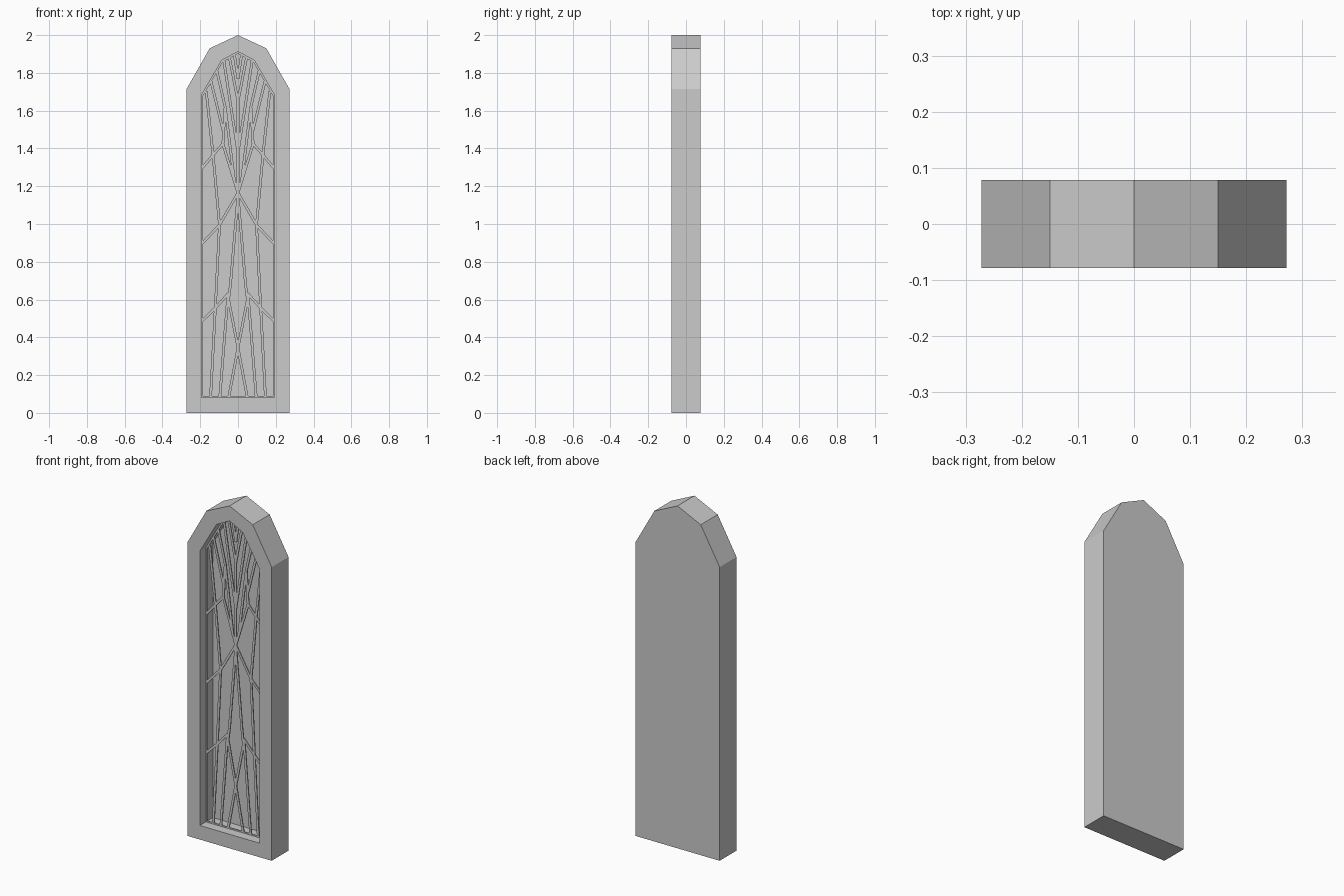
import bpy, bmesh
from mathutils import Vector

if "Cube" in bpy.data.objects:
    bpy.data.objects.remove(bpy.data.objects["Cube"])

FRONT, BACK = -0.078, 0.078
BAR_Y, BAR_BACK, PANE_Y = -0.023, -0.017, 0.042


def arch(half, bottom, spring, sx, sz, top):
    return [(-half, bottom), (half, bottom), (half, spring), (sx, sz),
            (0, top), (-sx, sz), (-half, spring)]


OUTER = arch(0.272, 0, 1.715, 0.15, 1.93, 2.0)
INNER = arch(0.192, 0.082, 1.685, 0.085, 1.868, 1.912)
LEAD = arch(0.184, 0.09, 1.68, 0.08, 1.858, 1.902)


def loop(bm, pts, y):
    return [bm.verts.new((x, y, z)) for x, z in pts]


def bridge(bm, a, b):
    for i in range(len(a)):
        j = (i + 1) % len(a)
        bm.faces.new((a[i], a[j], b[j], b[i]))


def finish(bm, name):
    bmesh.ops.recalc_face_normals(bm, faces=bm.faces)
    me = bpy.data.meshes.new(name)
    bm.to_mesh(me)
    bm.free()
    ob = bpy.data.objects.new(name, me)
    bpy.context.collection.objects.link(ob)
    return ob


# Arched stone frame with a recess and a flat pane at its bottom
bm = bmesh.new()
loops = [loop(bm, OUTER, BACK), loop(bm, OUTER, FRONT),
         loop(bm, INNER, FRONT), loop(bm, INNER, PANE_Y)]
for a, b in zip(loops, loops[1:]):
    bridge(bm, a, b)
bm.faces.new(loops[0])
bm.faces.new(loops[-1])
finish(bm, "window_frame")

# Branching tracery, left half paths as (x, z)
PATHS = [
    # lower tier
    [(-0.187, 0.49), (-0.12, 0.555), (-0.053, 0.63)],
    [(-0.145, 0.088), (-0.12, 0.555), (-0.098, 0.995)],
    [(-0.096, 0.088), (-0.053, 0.63)],
    [(-0.048, 0.088), (0, 0.345), (-0.05, 0.60), (-0.04, 0.68), (0, 1.15)],
    # middle tier
    [(-0.187, 0.90), (-0.098, 0.995), (0, 1.165), (-0.08, 1.425)],
    [(-0.098, 0.995), (-0.132, 1.365), (-0.168, 1.70)],
    [(-0.187, 1.30), (-0.132, 1.365), (-0.08, 1.425)],
    # upper tier
    [(-0.08, 1.425), (-0.068, 1.62), (-0.112, 1.81)],
    [(-0.08, 1.50), (-0.143, 1.755)],
    [(-0.018, 1.22), (-0.068, 1.62)],
    [(0, 1.38), (-0.036, 1.61), (-0.075, 1.865)],
    [(0, 1.65), (-0.045, 1.88)],
    [(0, 1.77), (-0.019, 1.895)],
]
CENTRE = [((0, 1.18), (0, 1.66))]
WIDTH = 0.014


def bar(bm, p, q):
    p, q = Vector(p), Vector(q)
    d = (q - p).normalized()
    n = Vector((-d.y, d.x)) * WIDTH / 2
    p, q = p - d * 0.003, q + d * 0.003
    quad = [p + n, p - n, q - n, q + n]
    f, b = loop(bm, quad, BAR_Y), loop(bm, quad, BAR_BACK)
    bridge(bm, f, b)
    bm.faces.new(f)
    bm.faces.new(b)


bm = bmesh.new()
for path in PATHS:
    for p, q in zip(path, path[1:]):
        for s in (1, -1):
            bar(bm, (p[0] * s, p[1]), (q[0] * s, q[1]))
for p, q in CENTRE:
    bar(bm, p, q)
# Thin rim holding the tracery in the opening
rim = [loop(bm, LEAD, BAR_BACK), loop(bm, LEAD, BAR_Y),
       loop(bm, INNER, BAR_Y), loop(bm, INNER, BAR_BACK)]
for i in range(4):
    bridge(bm, rim[i], rim[(i + 1) % 4])
finish(bm, "window_tracery")
